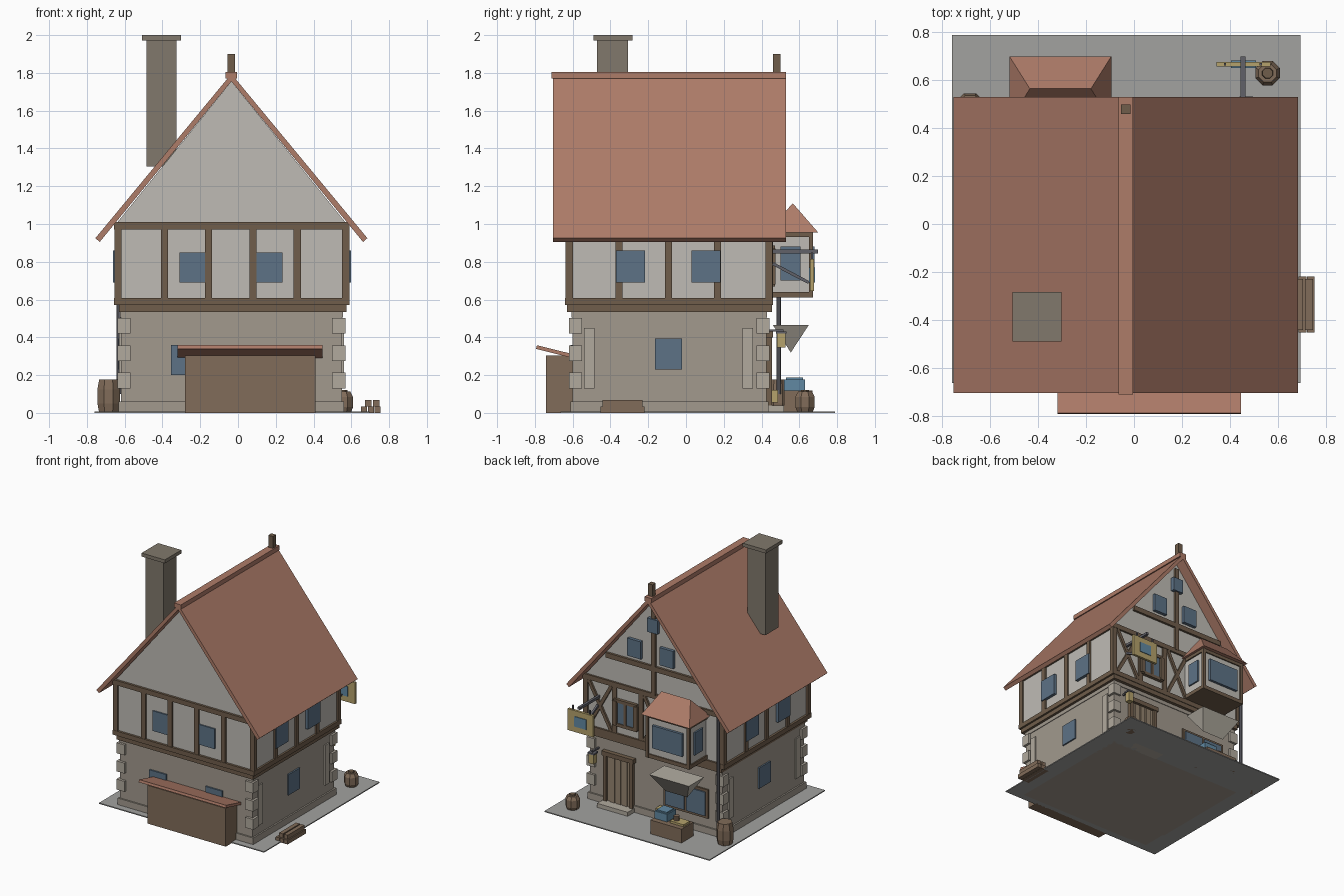
import bpy, bmesh, math
from mathutils import Vector

if "Cube" in bpy.data.objects:
    bpy.data.objects.remove(bpy.data.objects["Cube"])

COL = dict(stone=(.36, .32, .27), quoin=(.44, .40, .34), plaster=(.52, .50, .46), timber=(.16, .11, .07),
           roof=(.42, .20, .14), glass=(.11, .17, .24), paving=(.36, .36, .35), iron=(.12, .12, .14),
           yellow=(.46, .36, .15), wood=(.22, .15, .10), blue=(.12, .25, .36), chimney=(.22, .19, .15),
           door=(.30, .23, .16), canvas=(.45, .42, .36))
MATS = {}
for k, c in COL.items():
    MATS[k] = bpy.data.materials.new(k)
    MATS[k].diffuse_color = (*c, 1)


def mesh(name, verts, faces, mat):
    me = bpy.data.meshes.new(name)
    me.from_pydata(verts, [], faces)
    bm = bmesh.new()
    bm.from_mesh(me)
    bmesh.ops.recalc_face_normals(bm, faces=bm.faces)
    bm.to_mesh(me)
    bm.free()
    me.materials.append(MATS[mat])
    ob = bpy.data.objects.new(name, me)
    bpy.context.collection.objects.link(ob)
    return ob


def prism(name, profile, y0, y1, mat):
    """Extrude an x-z profile along y."""
    n = len(profile)
    v = [(x, y, z) for y in (y0, y1) for x, z in profile]
    f = [tuple(range(n)), tuple(range(n, 2 * n))]
    f += [(i, (i + 1) % n, n + (i + 1) % n, n + i) for i in range(n)]
    return mesh(name, v, f, mat)


def box(name, x0, x1, y0, y1, z0, z1, mat):
    return prism(name, [(x0, z0), (x1, z0), (x1, z1), (x0, z1)], y0, y1, mat)


def beam(name, a, b, w, mat):
    """Square bar between two points."""
    a, b = Vector(a), Vector(b)
    d = b - a
    ob = box(name, -w / 2, w / 2, -w / 2, w / 2, 0, d.length, mat)
    ob.location = a
    ob.rotation_euler = d.to_track_quat('Z', 'Y').to_euler()
    return ob


def lathe(name, cx, cy, prof, mat, n=8):
    v = [(cx + r * math.cos(2 * math.pi * (i + .5) / n), cy + r * math.sin(2 * math.pi * (i + .5) / n), z)
         for r, z in prof for i in range(n)]
    f = [tuple(range(n)), tuple(range(len(v) - n, len(v)))]
    for k in range(len(prof) - 1):
        f += [(k * n + i, k * n + (i + 1) % n, (k + 1) * n + (i + 1) % n, (k + 1) * n + i) for i in range(n)]
    return mesh(name, v, f, mat)


def hip(name, x0, x1, y0, y1, zb, zr, inset, mat):
    """Hipped roof with a ridge along x; upside down when zr < zb."""
    ym = (y0 + y1) / 2
    v = [(x0, y0, zb), (x1, y0, zb), (x1, y1, zb), (x0, y1, zb), (x0 + inset, ym, zr), (x1 - inset, ym, zr)]
    return mesh(name, v, [(0, 1, 2, 3), (0, 1, 5, 4), (2, 3, 4, 5), (1, 2, 5), (3, 0, 4)], mat)


CX = -.035  # ridge and house centre line

# Ground slab and stone ground floor
box('ground_slab', -.76, .695, -.665, .79, 0, .008, 'paving')
box('ground_floor', -.62, .55, -.6, .425, 0, .535, 'stone')
box('plinth', -.632, .562, -.612, .437, 0, .06, 'stone')
box('stone_band', -.625, .555, -.605, .43, .505, .535, 'stone')
for z in (.13, .275, .42):
    for x in (-.638, .498):
        for y in (-.62, .372):
            box('quoin', x, x + .07, y, y + .07, z, z + .083, 'quoin')
for x in (-.63, .545):
    for y in (-.54, .3):
        box('side_pilaster', x, x + .015, y, y + .055, .13, .45, 'quoin')

# Upper storey with timber frame
box('floor_beam', -.63, .575, -.63, .455, .535, .575, 'timber')
box('upper_wall', -.64, .575, -.622, .445, .575, 1.0, 'plaster')
for z0, z1 in ((.57, .607), (.972, 1.01)):
    for y in (-.64, .43):
        box('wall_plate_x', -.657, .59, y, y + .03, z0, z1, 'timber')
    for x in (-.657, .56):
        box('wall_plate_y', x, x + .03, -.64, .46, z0, z1, 'timber')
for x in (-.655, -.408, -.175, .06, .295, .55):
    for y in (-.637, .43):
        box('post', x, x + .038, y, y + .027, .6, .98, 'timber')
for y in (-.636, -.373, -.112, .149, .42):
    for x in (-.655, .562):
        box('side_post', x, x + .027, y, y + .037, .6, .98, 'timber')

# Windows on front and sides
for x in (-.31, .087):
    box('front_window', x, x + .148, -.633, -.61, .69, .85, 'glass')
for x in (-.355, .14):
    box('front_low_window', x, x + .148, -.612, -.59, .2, .36, 'glass')
for x in (-.663, .575):
    for y in (-.37, .03):
        box('side_window', x, x + .023, y, y + .152, .69, .86, 'glass')
for x in (-.632, .54):
    box('side_low_window', x, x + .022, -.165, -.02, .23, .395, 'glass')

# Gable, roof, ridge, chimney
prism('gable', [(-.65, .995), (CX, 1.755), (.58, .995)], -.622, .445, 'plaster')
prism('roof', [(-.755, .925), (CX, 1.795), (.685, .925), (.662, .905), (CX, 1.755), (-.732, .905)],
      -.705, .53, 'roof')
box('ridge_cap', CX - .03, CX + .03, -.712, .53, 1.77, 1.805, 'roof')
box('finial', CX - .02, CX + .02, .46, .5, 1.78, 1.9, 'timber')
box('chimney', -.485, -.325, -.472, -.308, 1.305, 1.975, 'chimney')
box('chimney_cap', -.507, -.302, -.49, -.283, 1.972, 2.0, 'chimney')

# Rear gable timber and windows
box('gable_post', CX - .018, CX + .018, .43, .463, 1.0, 1.7, 'timber')
box('gable_beam', -.455, .385, .43, .463, 1.19, 1.23, 'timber')
for x in (-.155, .13):
    box('gable_window', x - .06, x + .06, .43, .47, 1.26, 1.4, 'glass')
box('gable_top_window', CX - .045, CX + .045, .43, .475, 1.5, 1.61, 'glass')

# Rear upper window with shutters and cross braces
box('rear_window', .14, .28, .43, .463, .69, .86, 'glass')
for x in (.1, .285):
    box('shutter', x, x + .035, .44, .475, .68, .87, 'timber')
for z in (.67, .86):
    box('window_rail', .11, .31, .44, .47, z, z + .025, 'timber')
box('window_mullion', .2, .22, .44, .47, .68, .87, 'timber')
for x0, x1 in ((.34, .54), (-.13, .05)):
    beam('cross_brace', (x0, .447, .61), (x1, .447, .97), .026, 'timber')
    beam('cross_brace', (x1, .447, .61), (x0, .447, .97), .026, 'timber')

# Bay window
box('bay', -.49, -.125, .43, .66, .62, .96, 'plaster')
for z0, z1 in ((.61, .64), (.93, .96)):
    box('bay_rail', -.5, -.115, .44, .67, z0, z1, 'timber')
for x in (-.5, -.138):
    box('bay_post', x, x + .023, .65, .673, .61, .96, 'timber')
    box('bay_side_window', x - .002, x + .025, .5, .605, .7, .88, 'glass')
box('bay_window', -.44, -.175, .64, .68, .7, .88, 'glass')
hip('bay_roof', -.52, -.095, .43, .7, .955, 1.11, .085, 'roof')

# Shop window, awning, door
box('shop_frame', -.5, -.11, .42, .438, .13, .36, 'timber')
box('shop_window', -.48, -.315, .42, .448, .15, .34, 'glass')
box('shop_window', -.295, -.13, .42, .448, .15, .34, 'glass')
hip('awning', -.48, -.13, .46, .65, .465, .32, .08, 'canvas')
box('door', .18, .39, .42, .438, .03, .4, 'door')
for x in (.155, .385):
    box('door_post', x, x + .03, .42, .455, .03, .42, 'timber')
box('door_lintel', .145, .425, .42, .46, .4, .435, 'timber')
for x in (.21, .265, .32):
    box('door_plank', x, x + .04, .43, .446, .04, .395, 'door')
box('doorstep', .15, .42, .43, .52, 0, .04, 'quoin')

# Hanging sign and lantern
box('sign_bar', .445, .465, .44, .7, .845, .865, 'iron')
beam('sign_brace', (.455, .46, .79), (.455, .65, .69), .016, 'iron')
box('sign_board', .345, .57, .657, .677, .645, .815, 'yellow')
box('sign_panel', .405, .51, .652, .682, .69, .77, 'blue')
for x in (.38, .53):
    box('sign_hanger', x - .005, x + .005, .662, .672, .81, .85, 'iron')
box('lantern_arm', .462, .474, .43, .515, .43, .442, 'iron')
box('lantern', .447, .49, .483, .527, .345, .42, 'yellow')
box('lantern_cap', .44, .497, .477, .533, .42, .432, 'iron')

# Drainpipe, barrels, stall goods
lathe('drainpipe', -.63, .492, [(.013, .1), (.013, 1.0)], 'iron')
lathe('rain_barrel', -.685, .487, [(.054, 0), (.064, .05), (.064, .125), (.054, .178)], 'wood')
lathe('small_barrel', .558, .63, [(.042, 0), (.055, .03), (.055, .085), (.04, .112)], 'wood')
lathe('small_barrel_lid', .558, .63, [(.025, .11), (.022, .122)], 'timber')
box('stall_crate', -.43, -.155, .52, .67, 0, .118, 'wood')
box('blue_tray', -.275, -.165, .52, .63, .118, .178, 'blue')
box('blue_tray_lid', -.265, -.175, .53, .62, .178, .188, 'blue')
box('bread_tray', -.42, -.3, .55, .63, .118, .135, 'yellow')
lathe('jar', -.33, .59, [(.022, .13), (.022, .17)], 'wood')
box('yellow_box', -.13, -.07, .425, .487, .055, .12, 'yellow')

# Front lean-to with tilted cover
box('lean_to', -.28, .41, -.74, -.595, 0, .305, 'wood')
cover = box('lean_to_roof', -.32, .447, -.2, 0, -.02, 0, 'roof')
cover.location = (0, -.595, .31)
cover.rotation_euler.x = math.radians(-14)

# Log pile
for x, z in ((.65, 0), (.687, 0), (.722, 0), (.673, .035), (.715, .035)):
    box('log', x, x + .033, -.453 + z * .3, -.22 - z * .3, z, z + .033, 'wood')

for m in bpy.data.materials:
    if m.users and not m.is_grease_pencil:
        m.use_nodes = True
        m.node_tree.nodes["Principled BSDF"].inputs["Base Color"].default_value = m.diffuse_color
